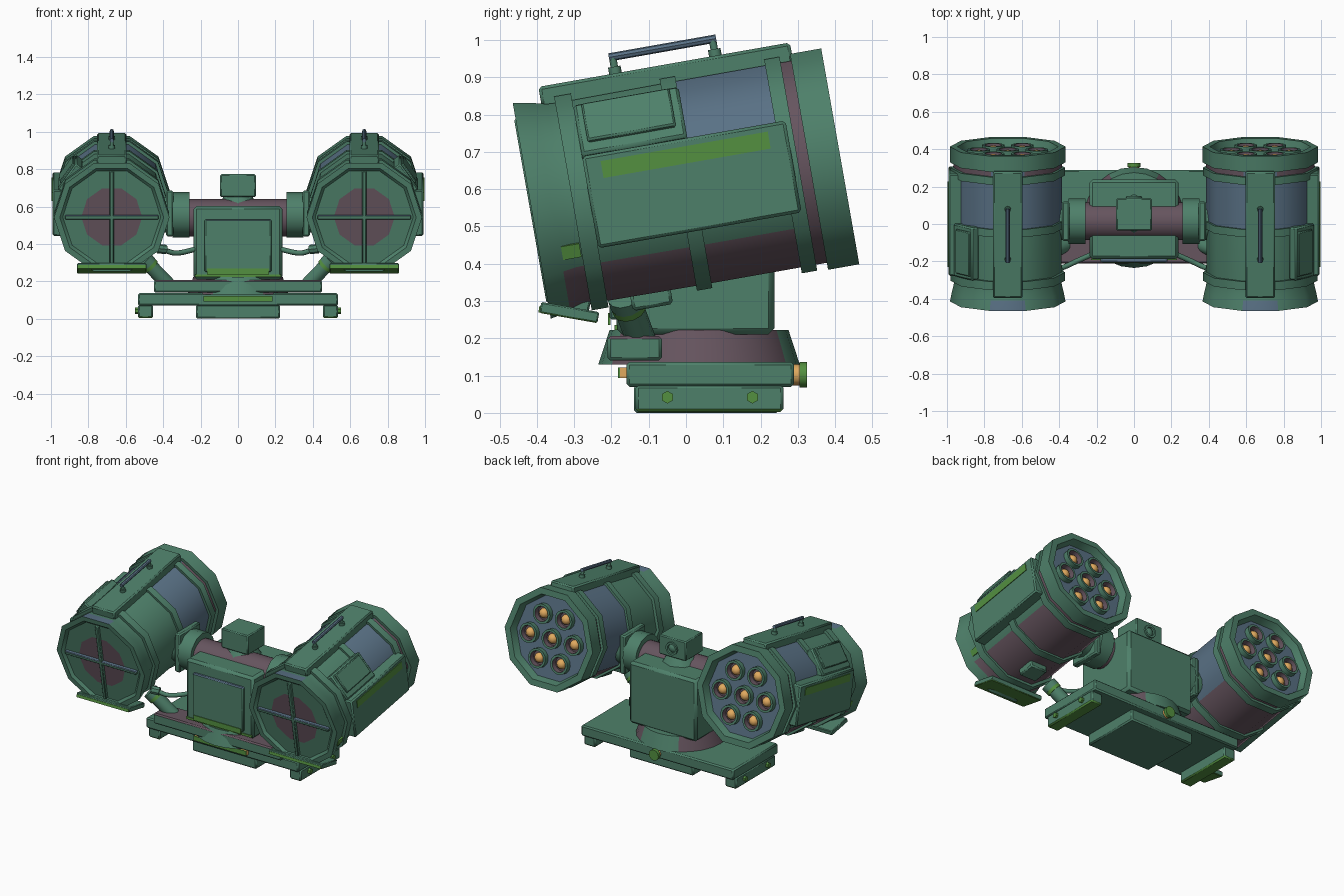
import bpy, bmesh, math
from mathutils import Matrix, Vector

if "Cube" in bpy.data.objects:
    bpy.data.objects.remove(bpy.data.objects["Cube"])


def material(name, rgb):
    m = bpy.data.materials.new(name)
    m.use_nodes = True
    m.diffuse_color = (*rgb, 1)
    m.node_tree.nodes["Principled BSDF"].inputs["Base Color"].default_value = (*rgb, 1)
    return m


GREEN = material("field green", (0.076, 0.216, 0.144))
BLUE = material("slate blue", (0.1, 0.165, 0.235))
PURPLE = material("dull purple", (0.132, 0.089, 0.113))
LIME = material("lime green", (0.087, 0.28, 0.051))
ORANGE = material("warm orange", (0.75, 0.4, 0.114))
WORLD = Matrix()


def finish(name, bm, mats, matrix, bevel=0, smooth=40):
    me = bpy.data.meshes.new(name)
    bmesh.ops.recalc_face_normals(bm, faces=bm.faces)
    bm.to_mesh(me)
    bm.free()
    for m in mats:
        me.materials.append(m)
    me.shade_smooth()
    me.set_sharp_from_angle(angle=math.radians(smooth))
    ob = bpy.data.objects.new(name, me)
    bpy.context.collection.objects.link(ob)
    ob.matrix_world = matrix
    if bevel:
        mod = ob.modifiers.new("edge bevel", "BEVEL")
        mod.width = bevel
        mod.segments = 1
    return ob


def box(name, lo, hi, mat=GREEN, frame=WORLD, bevel=0.008, top=None, under=None):
    """Box spanning two opposite corners, optionally with another colour above or below."""
    lo, hi = Vector(lo), Vector(hi)
    bm = bmesh.new()
    bmesh.ops.create_cube(bm, size=1)
    size = [abs(c) for c in hi - lo]
    bmesh.ops.scale(bm, vec=size, verts=bm.verts)
    bm.normal_update()
    for f in bm.faces:
        f.material_index = 1 if f.normal.z > 0.5 else 2 if f.normal.z < -0.5 else 0
    return finish(name, bm, [mat, top or mat, under or mat],
                  frame @ Matrix.Translation((lo + hi) / 2), bevel)


def rod(name, a, b, r, mat=GREEN, frame=WORLD, sides=12, r2=None):
    """Cylinder or cone between two points."""
    a, b = Vector(a), Vector(b)
    bm = bmesh.new()
    bmesh.ops.create_cone(bm, cap_ends=True, segments=sides, radius1=r,
                          radius2=r if r2 is None else r2, depth=(b - a).length)
    turn = (b - a).to_track_quat("Z", "Y").to_matrix().to_4x4()
    return finish(name, bm, [mat], frame @ Matrix.Translation((a + b) / 2) @ turn)


def lathe(name, profile, mats, frame, rule=None, sides=10, closed=False):
    """Revolve (y, radius) points about the y axis; rule picks a material per face."""
    bm = bmesh.new()
    rings = []
    for y, r in profile:
        if r == 0:
            rings.append([bm.verts.new((0, y, 0))] * sides)
        else:
            rings.append([bm.verts.new((r * math.cos(a), y, r * math.sin(a)))
                          for a in (math.tau * i / sides for i in range(sides))])
    pairs = list(zip(rings, rings[1:]))
    if closed:
        pairs.append((rings[-1], rings[0]))
    for p, q in pairs:
        for i in range(sides):
            j = (i + 1) % sides
            f = bm.faces.new(list(dict.fromkeys((p[i], p[j], q[j], q[i]))))
            if rule:
                f.material_index = rule(f.calc_center_median())
    return finish(name, bm, mats, frame)


def front_paint(c):
    """Purple patch on the front disc and belly, blue on the upper lip."""
    if c.y > -0.35 and c.z < -0.2 or c.y > -0.41 and math.hypot(c.x, c.z) < 0.14:
        return 2
    return 1 if c.z > 0.25 and -0.41 < c.y < -0.35 else 0


def build_pod(s, tag):
    f = Matrix.Translation((0.675 * s, 0, 0.615)) @ Matrix.Rotation(math.radians(10), 4, "X")
    paint = [GREEN, BLUE, PURPLE]

    def camouflage(c):
        """Purple belly and rear collar, blue upper rear, green upper front."""
        if c.z < -0.15 or (c.y > 0.3 and c.z < 0.25):
            return 2
        outer_strip = c.z < -0.05 and c.x * s > 0
        return 1 if c.y > -0.02 and not outer_strip else 0

    # drum, front cover and rear rim
    lathe(tag + "pod_drum", [(-0.33, 0.285), (-0.27, 0.287), (0, 0.289), (0.3, 0.289), (0.36, 0.289)],
          paint, f, camouflage)
    lathe(tag + "pod_front_cover",
          [(-0.30, 0.287), (-0.33, 0.289), (-0.365, 0.298), (-0.42, 0.309), (-0.42, 0.278),
           (-0.405, 0.262), (-0.405, 0.163), (-0.405, 0)], paint, f, front_paint)
    lathe(tag + "pod_rear_rim", [(0.335, 0.28), (0.335, 0.309), (0.42, 0.309), (0.42, 0.27),
                                 (0.375, 0.255), (0.375, 0)], paint, f,
          lambda c: 1 if c.y < 0.4 and math.hypot(c.x, c.z) < 0.2 else 0)
    # clamp bands
    for i, (y, w, r) in enumerate([(-0.285, 0.023, 0.306), (0.0, 0.021, 0.303), (0.285, 0.021, 0.306)]):
        lathe(f"{tag}clamp_band_{i}", [(y - w, 0.27), (y - w, r), (y + w, r), (y + w, 0.27)],
              [GREEN], f, closed=True)
    # front cross bars
    box(tag + "cross_bar_flat", (-0.25, -0.424, -0.011), (0.25, -0.4, 0.011), GREEN, f, 0.004, BLUE)
    box(tag + "cross_bar_upright", (-0.011, -0.424, -0.25), (0.011, -0.4, 0.25), GREEN, f, 0.004)
    # paint patch low on the outer side of the front cover
    g = f @ Matrix.Rotation(math.radians(18) * s, 4, "Y")
    box(tag + "paint_patch", (0.276 * s, -0.36, -0.06), (0.285 * s, -0.31, -0.022), LIME, g, 0)
    # seven launch tubes
    spots = [(0, 0)] + [(0.155 * math.cos(math.tau * i / 6), 0.155 * math.sin(math.tau * i / 6))
                        for i in range(6)]
    for i, (x, z) in enumerate(spots):
        g = f @ Matrix.Translation((x, 0.37, z))
        lathe(f"{tag}launch_tube_{i}", [(0, 0.06), (0.036, 0.06), (0.036, 0.046), (0.006, 0.042), (0.006, 0)],
              [GREEN, PURPLE], g, lambda c: int(math.hypot(c.x, c.z) < 0.046), 14)
        lathe(f"{tag}rocket_tip_{i}", [(0.006, 0.031), (0.018, 0.028), (0.03, 0.017), (0.034, 0)],
              [ORANGE], g, None, 12)
    # top spine with carry handle
    box(tag + "top_spine", (-0.08, -0.345, 0.265), (0.08, 0.34, 0.324), GREEN, f)
    for y in (-0.135, 0.137):
        rod(f"{tag}handle_foot_{y}", (0, y, 0.32), (0, y, 0.342), 0.017, GREEN, f)
        rod(f"{tag}handle_post_{y}", (0, y, 0.33), (0, y, 0.37), 0.01, GREEN, f)
    rod(tag + "handle_grip", (0, -0.145, 0.369), (0, 0.147, 0.369), 0.011, BLUE, f, 8)
    # outer side panel with light strip
    box(tag + "side_panel", (0.24 * s, -0.262, -0.13), (0.317 * s, 0.292, 0.12), GREEN, f)
    box(tag + "side_light", (0.312 * s, -0.215, 0.053), (0.321 * s, 0.24, 0.099), LIME, f, 0)
    # shoulder box on the upper outer slope
    g = f @ Matrix.Rotation(-math.radians(36) * s, 4, "Y")
    box(tag + "shoulder_box", (0.26 * s, -0.262, -0.07), (0.31 * s, 0.025, 0.1), GREEN, g)
    box(tag + "shoulder_lid", (0.3 * s, -0.24, -0.035), (0.322 * s, 0.0, 0.09), GREEN, g, 0.005)
    # lower front flap, lime underneath, and belly block
    h = Matrix.Translation((0.675 * s, -0.312, 0.268)) @ Matrix.Rotation(math.radians(-10), 4, "X")
    box(tag + "lower_flap", (-0.185, -0.08, -0.014), (0.185, 0.078, 0.016), GREEN, h, 0.004, None, LIME)
    box(tag + "lower_flap_light", (-0.182, -0.083, -0.013), (0.182, -0.078, 0.004), LIME, h, 0)
    box(tag + "flap_hinge", (-0.1, 0.0, 0.01), (0.1, 0.05, 0.06), GREEN, h, 0.005)
    box(tag + "belly_block", (-0.06, -0.2, -0.312), (0.06, -0.09, -0.26), GREEN, f)
    # bearing between drum and axle
    rod(tag + "axle_flange", (0.26 * s, 0.015, 0.555), (0.35 * s, 0.015, 0.555), 0.122)
    rod(tag + "axle_hub", (0.34 * s, 0.015, 0.56), (0.42 * s, 0.015, 0.56), 0.1)
    box(tag + "bearing_block", (0.345 * s, -0.09, 0.44), (0.385 * s, 0.12, 0.685))
    # support strut
    a, b = Vector((0.37 * s, -0.115, 0.18)), Vector((0.5 * s, -0.165, 0.315))
    rod(tag + "strut", a, b, 0.04)
    rod(tag + "strut_collar", a.lerp(b, 0.72), a.lerp(b, 0.82), 0.046, LIME)
    rod(tag + "strut_head", a.lerp(b, 0.82), b, 0.047)
    # feed cable
    curve = bpy.data.curves.new(tag + "feed_cable", "CURVE")
    curve.dimensions = "3D"
    curve.bevel_depth = 0.014
    curve.bevel_resolution = 2
    path = [(0.22, -0.16, 0.375), (0.3, -0.195, 0.35), (0.37, -0.23, 0.352), (0.43, -0.25, 0.39)]
    spline = curve.splines.new("NURBS")
    spline.points.add(len(path) - 1)
    for p, (x, y, z) in zip(spline.points, path):
        p.co = (x * s, y, z, 1)
    spline.use_endpoint_u = True
    spline.order_u = 3
    curve.materials.append(GREEN)
    bpy.context.collection.objects.link(bpy.data.objects.new(tag + "feed_cable", curve))
    rod(tag + "cable_plug", (0.385 * s, -0.235, 0.37), (0.43 * s, -0.25, 0.375), 0.025, GREEN, WORLD, 8)
    # base foot with bolts, lime underneath
    box(tag + "base_foot", (0.455 * s, -0.135, 0.003), (0.535 * s, 0.262, 0.075), under=LIME)
    for y in (-0.05, 0.178):
        rod(f"{tag}foot_bolt_{y}", (0.53 * s, y, 0.042), (0.55 * s, y, 0.042), 0.017, LIME, WORLD, 6)


build_pod(1, "left_")
build_pod(-1, "right_")

# base
box("base_plate", (-0.535, -0.16, 0.07), (0.535, 0.29, 0.137))
box("base_underblock", (-0.225, -0.14, 0), (0.225, 0.25, 0.075))
box("base_front_bar", (-0.185, -0.177, 0.093), (0.185, -0.155, 0.122), ORANGE, WORLD, 0)
box("base_front_light", (-0.185, -0.183, 0.093), (0.185, -0.177, 0.122), LIME, WORLD, 0)
rod("rear_knob_neck", (0, 0.285, 0.102), (0, 0.305, 0.102), 0.028, ORANGE)
rod("rear_knob", (0, 0.305, 0.102), (0, 0.325, 0.102), 0.034, LIME)
box("front_crossbeam", (-0.45, -0.21, 0.14), (0.45, -0.065, 0.206), top=PURPLE)

# turntable, purple on its sides
turntable = rod("turntable", (0, 0.035, 0.13), (0, 0.035, 0.222), 0.27, GREEN, WORLD, 24, 0.24)
turntable.data.materials.append(PURPLE)
for p in turntable.data.polygons:
    if abs(p.normal.z) < 0.8 and abs(p.normal.x) > 0.55:
        p.material_index = 1

# central housing
box("housing", (-0.237, -0.187, 0.21), (0.237, 0.237, 0.602), GREEN, WORLD, 0.016)
box("housing_front_panel", (-0.178, -0.205, 0.25), (0.178, -0.18, 0.53), GREEN, WORLD, 0.006, BLUE)
box("housing_front_light", (-0.165, -0.209, 0.236), (0.165, -0.203, 0.268), LIME, WORLD, 0)
box("housing_lower_light", (-0.23, -0.192, 0.222), (0.23, -0.184, 0.236), LIME, WORLD, 0)
rod("cross_axle", (-0.3, 0.015, 0.54), (0.3, 0.015, 0.54), 0.1, PURPLE, WORLD, 20)

# sensor head with rear lens
rod("sensor_neck", (0, 0.05, 0.59), (0, 0.05, 0.665), 0.115, GREEN, WORLD, 8, 0.07)
box("sensor_head", (-0.095, -0.035, 0.65), (0.095, 0.138, 0.773), GREEN, WORLD, 0.006)
lens = Matrix.Translation((0, 0.135, 0.71))
lathe("sensor_lens_ring", [(0, 0.04), (0.014, 0.04), (0.014, 0.027), (0.004, 0.025)], [GREEN], lens, None, 16)
lathe("sensor_lens", [(0.004, 0.025), (0.012, 0.014), (0.014, 0)], [GREEN], lens, None, 16)
